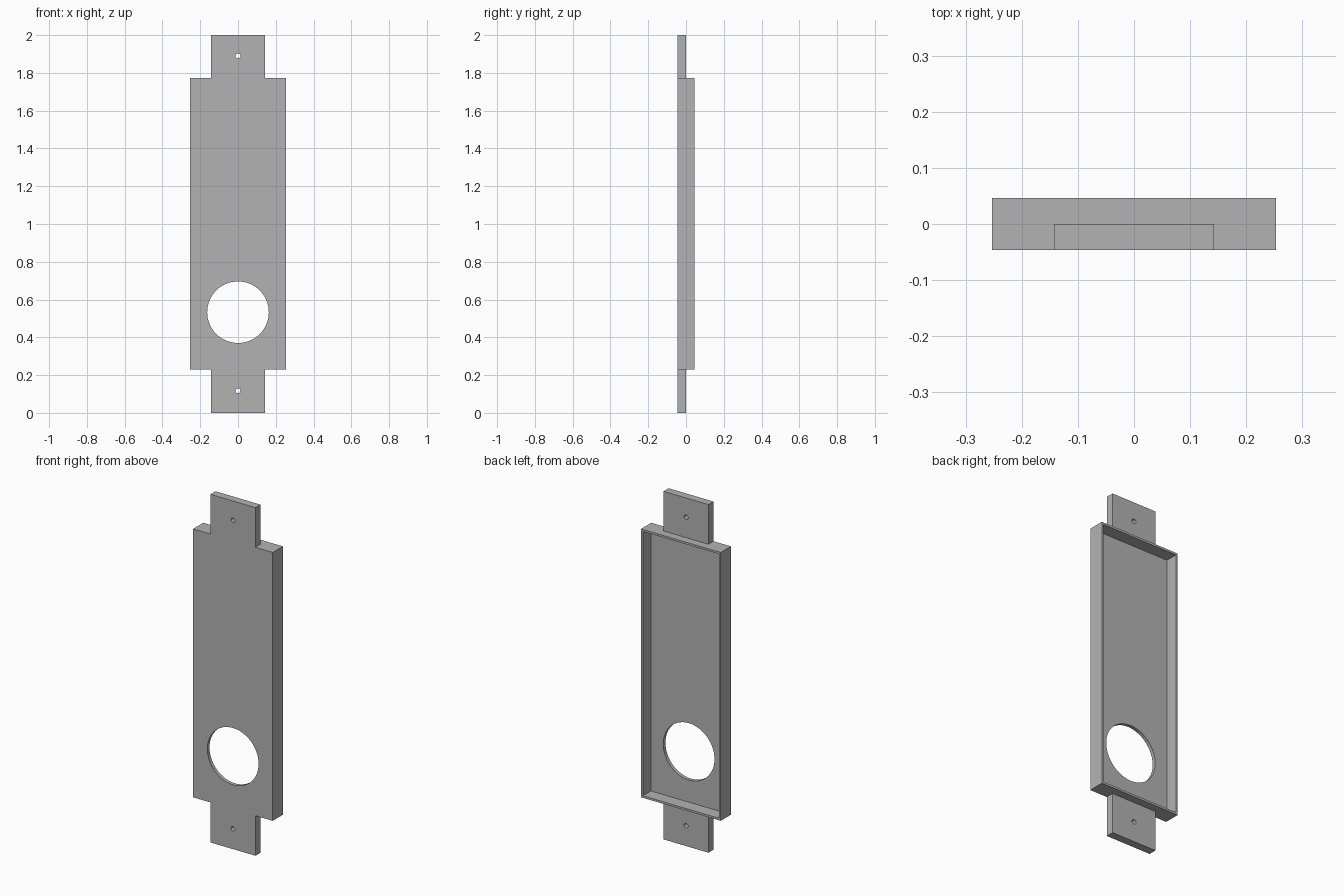
import bpy
import math

default = bpy.data.objects.get("Cube")
if default:
    bpy.data.objects.remove(default, do_unlink=True)

# Main dimensions
FRONT, BACK, TAB_BACK = -0.046, 0.046, 0.0
HALF_W, TAB_HALF_W = 0.253, 0.143
LOW, HIGH, TOP = 0.23, 1.772, 2.0
FLOOR, WALL = 0.02, 0.012

grey = bpy.data.materials.new("plain grey")
grey.use_nodes = True
colour = (0.45, 0.45, 0.45, 1)
grey.diffuse_color = colour
grey.node_tree.nodes["Principled BSDF"].inputs["Base Color"].default_value = colour


def box(name, half_w, y0, y1, z0, z1):
    bpy.ops.mesh.primitive_cube_add(size=1, location=(0, (y0 + y1) / 2, (z0 + z1) / 2))
    ob = bpy.context.object
    ob.name = name
    ob.scale = (2 * half_w, y1 - y0, z1 - z0)
    bpy.ops.object.transform_apply(location=True, rotation=False, scale=True)
    ob.data.materials.append(grey)
    return ob


def drill(name, radius, z, sides):
    bpy.ops.mesh.primitive_cylinder_add(vertices=sides, radius=radius, depth=1,
                                        location=(0, 0, z), rotation=(math.pi / 2, 0, 0))
    ob = bpy.context.object
    ob.name = name
    ob.data.materials.append(grey)
    return ob


def combine(target, tool, operation):
    mod = target.modifiers.new(tool.name, "BOOLEAN")
    mod.operation = operation
    mod.solver = "EXACT"
    mod.object = tool
    bpy.context.view_layer.objects.active = target
    bpy.ops.object.modifier_apply(modifier=mod.name)
    bpy.data.objects.remove(tool, do_unlink=True)


# Shallow tray, open at the back
plate = box("mounting_plate", HALF_W, FRONT, BACK, LOW, HIGH)
combine(plate, box("cavity", HALF_W - WALL, FRONT + FLOOR, BACK + 0.1,
                   LOW + WALL, HIGH - WALL), "DIFFERENCE")

# Mounting tabs, flush with the front and ending inside the tray wall
combine(plate, box("lower_tab", TAB_HALF_W, FRONT, TAB_BACK, 0, LOW + WALL / 2), "UNION")
combine(plate, box("upper_tab", TAB_HALF_W, FRONT, TAB_BACK, HIGH - WALL / 2, TOP), "UNION")

# Large round opening and the two screw holes
combine(plate, drill("round_opening", 0.163, 0.533, 64), "DIFFERENCE")
for z in (0.117, 1.89):
    combine(plate, drill("screw_hole", 0.013, z, 24), "DIFFERENCE")

bpy.ops.object.select_all(action="DESELECT")
plate.select_set(True)
bpy.context.view_layer.objects.active = plate
bpy.ops.object.shade_smooth_by_angle(angle=math.radians(30))
